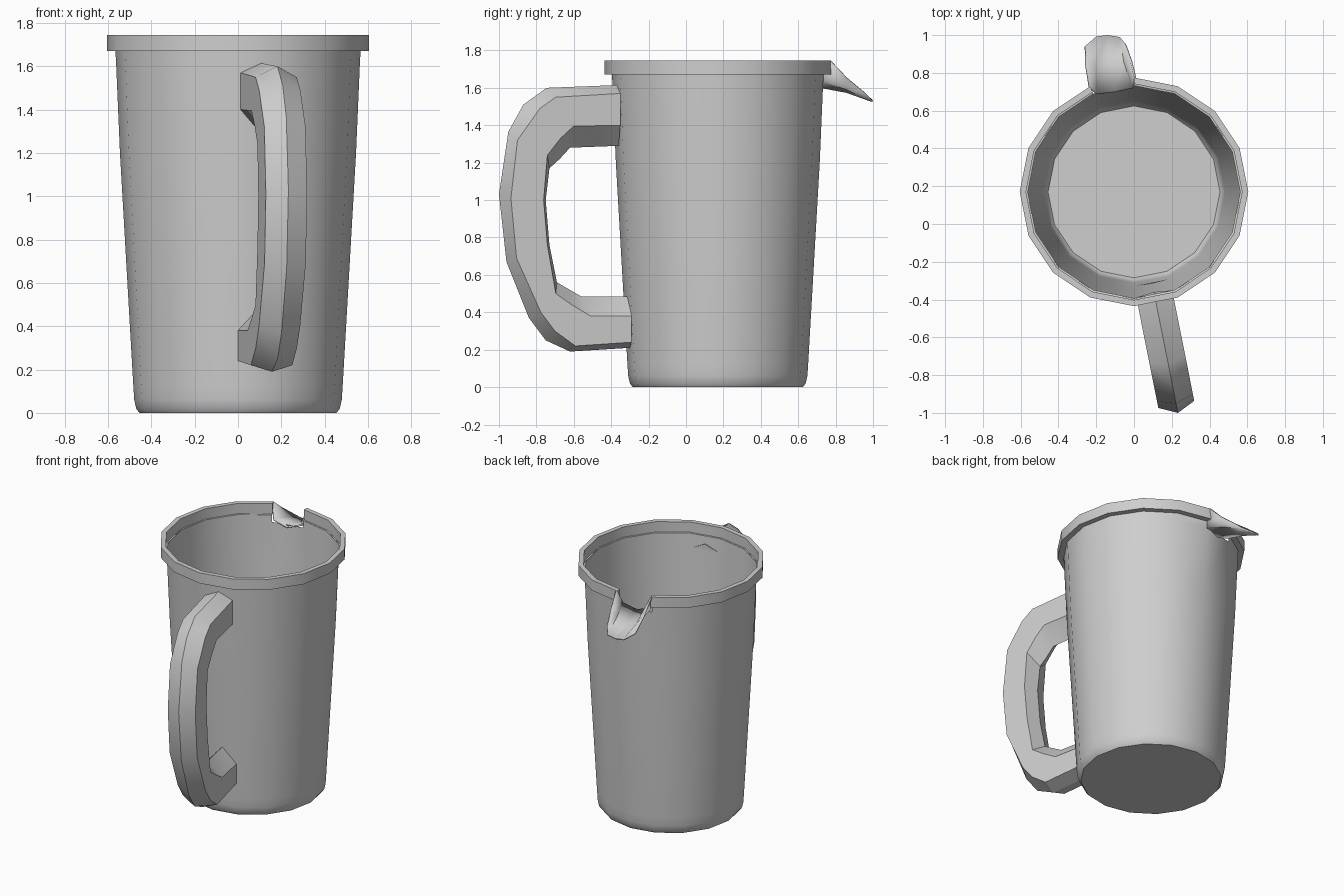
import bpy, bmesh, math
from mathutils import Vector

if "Cube" in bpy.data.objects:
    bpy.data.objects.remove(bpy.data.objects["Cube"])

grey = bpy.data.materials.new("light grey plastic")
grey.diffuse_color = (0.62, 0.62, 0.62, 1)
grey.use_nodes = True
grey.node_tree.nodes["Principled BSDF"].inputs["Base Color"].default_value = grey.diffuse_color
N, CY = 16, 0.17          # sides and centre of the round body
GAP = 4                   # segment (90 to 112.5 degrees) opened for the spout


def finish(name, bm, recalc=True):
    if recalc:
        bmesh.ops.recalc_face_normals(bm, faces=bm.faces)
    me = bpy.data.meshes.new(name)
    bm.to_mesh(me)
    bm.free()
    me.materials.append(grey)
    ob = bpy.data.objects.new(name, me)
    bpy.context.collection.objects.link(ob)
    bpy.context.view_layer.objects.active = ob
    for o in bpy.context.selected_objects:
        o.select_set(False)
    ob.select_set(True)
    bpy.ops.object.shade_smooth_by_angle(angle=math.radians(32))
    return ob


def ring(bm, r, z):
    return [bm.verts.new((r * math.cos(2 * math.pi * i / N),
                          CY + r * math.sin(2 * math.pi * i / N), z)) for i in range(N)]


def bridge(bm, a, b, skip=None):
    n = len(a)
    for i in range(n):
        if i != skip:
            bm.faces.new((a[i], a[(i + 1) % n], b[(i + 1) % n], b[i]))


# tapered cup wall with a floor, notched under the spout
bm = bmesh.new()
profile = [(0.455, 0), (0.47, 0.02), (0.479, 0.06), (0.483, 0.12),
           (0.545, 1.2), (0.563, 1.62), (0.566, 1.672)]
rings = [ring(bm, r, z) for r, z in profile]
bm.faces.new(rings[0][::-1])
for k in range(len(rings) - 1):
    bridge(bm, rings[k], rings[k + 1], GAP if k == len(rings) - 2 else None)
finish("cup_body", bm, False)

# square-section rim, interrupted at the spout
bm = bmesh.new()
rings = [ring(bm, r, z) for r, z in
         [(0.562, 1.67), (0.605, 1.67), (0.605, 1.745), (0.572, 1.745), (0.572, 1.672)]]
for k in range(5):
    bridge(bm, rings[k], rings[(k + 1) % 5], GAP)
for i in (GAP, GAP + 1):
    bm.faces.new([r[i] for r in rings])
bmesh.ops.delete(bm, geom=[v for v in bm.verts if not v.link_faces], context='VERTS')
finish("rim", bm)

# pouring spout: a channel lofted from the notch to the rounded tip
bm = bmesh.new()
stations = [
    [(-.23, .73, 1.745), (-.195, .69, 1.645), (-.105, .70, 1.615), (-.01, .72, 1.645), (0, .775, 1.745)],
    [(-.25, .85, 1.655), (-.205, .85, 1.60), (-.125, .86, 1.585), (-.055, .86, 1.60), (-.02, .86, 1.655)],
    [(-.255, .945, 1.58), (-.20, .993, 1.54), (-.14, 1.0, 1.535), (-.075, .99, 1.54), (-.05, .95, 1.58)],
]
rows = [[bm.verts.new(p) for p in s] for s in stations]
for a, b in zip(rows, rows[1:]):
    for i in range(4):
        bm.faces.new((a[i], a[i + 1], b[i + 1], b[i]))
spout = finish("spout", bm, False)
sol = spout.modifiers.new("thickness", 'SOLIDIFY')
sol.thickness = 0.012
sol.offset = -1

# handle: six-sided section swept round a D path, given as (y, z) in the side view
out_ridge = [(-.36, 1.615), (-.745, 1.60), (-.87, 1.51), (-.95, 1.365), (-1, 1.03),
             (-.96, .67), (-.84, .37), (-.75, .25), (-.62, .19), (-.30, .21)]
out_side = [(-.35, 1.57), (-.695, 1.55), (-.78, 1.49), (-.90, 1.32), (-.935, 1.01),
            (-.905, .69), (-.775, .40), (-.70, .30), (-.59, .22), (-.29, .24)]
in_side = [(-.35, 1.40), (-.60, 1.395), (-.67, 1.33), (-.74, 1.24), (-.76, 1.0),
           (-.74, .76), (-.695, .50), (-.61, .44), (-.51, .38), (-.29, .38)]
in_ridge = [(-.36, 1.29), (-.62, 1.28), (-.675, 1.22), (-.73, 1.17), (-.75, 1.0),
            (-.73, .76), (-.69, .56), (-.63, .525), (-.56, .485), (-.31, .485)]
ang = math.radians(-78.75)
radial = Vector((math.cos(ang), math.sin(ang), 0))
lateral = Vector((-radial.y, radial.x, 0))
W = 0.097


def place(p, side):
    s = (CY + (0.02 if side else 0) - p[0]) / -radial.y
    return Vector((0, CY, p[1])) + radial * s + lateral * side * W


bm = bmesh.new()
loops = []
for o, os, si, r in zip(out_ridge, out_side, in_side, in_ridge):
    pts = [place(o, 0), place(os, 1), place(si, 1), place(r, 0), place(si, -1), place(os, -1)]
    loops.append([bm.verts.new(p) for p in pts])
for a, b in zip(loops, loops[1:]):
    bridge(bm, a, b)
bm.faces.new(loops[0])
bm.faces.new(loops[-1])
finish("handle", bm)
